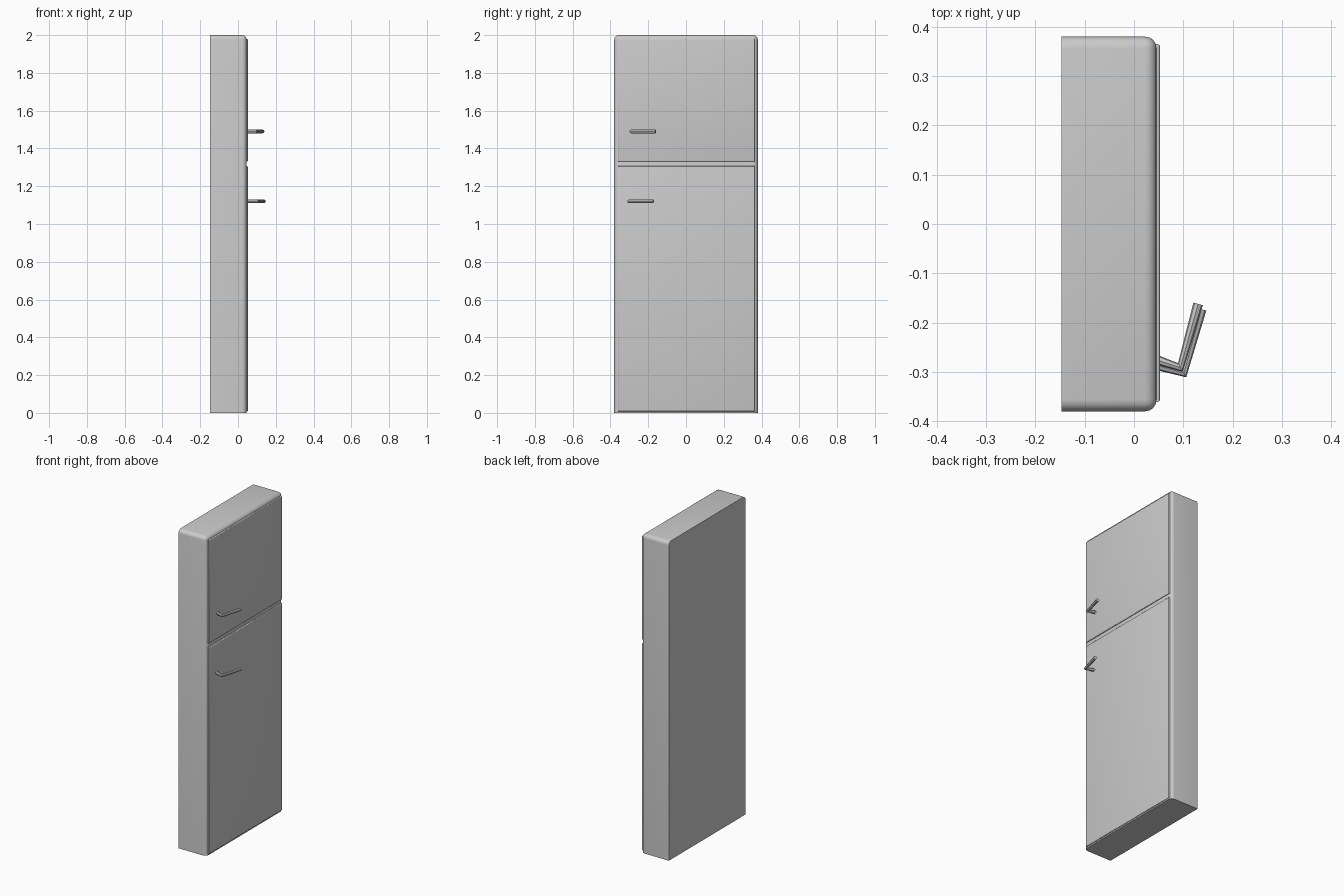
import bpy, bmesh
from mathutils import Vector

if "Cube" in bpy.data.objects:
    bpy.data.objects.remove(bpy.data.objects["Cube"])


def rounded_box(name, lo, hi, radius, segments, keep):
    """Box between two corners; edges accepted by keep(a, b) are rounded."""
    lo, hi = Vector(lo), Vector(hi)
    bm = bmesh.new()
    bmesh.ops.create_cube(bm, size=1)
    for v in bm.verts:
        v.co = Vector([(lo[i] + hi[i]) / 2 + v.co[i] * (hi[i] - lo[i]) for i in range(3)])
    edges = [e for e in bm.edges if keep(e.verts[0].co, e.verts[1].co)]
    bmesh.ops.bevel(bm, geom=edges, offset=radius, segments=segments,
                    profile=0.5, affect='EDGES', clamp_overlap=True)
    mesh = bpy.data.meshes.new(name)
    bm.to_mesh(mesh)
    bm.free()
    obj = bpy.data.objects.new(name, mesh)
    bpy.context.collection.objects.link(obj)
    smooth(obj)
    return obj


def smooth(obj):
    bpy.ops.object.select_all(action='DESELECT')
    obj.select_set(True)
    bpy.context.view_layer.objects.active = obj
    bpy.ops.object.shade_smooth_by_angle(angle=0.6)


def handle(name, dx, dy, z):
    """Bent bar: short stem out of the door, then a long angled grip."""
    curve = bpy.data.curves.new(name, 'CURVE')
    curve.dimensions = '3D'
    curve.bevel_depth = 0.01
    curve.bevel_resolution = 2
    curve.use_fill_caps = True
    path = [(0.045 - dx, -0.275), (0.094, -0.291), (0.130, -0.162)]
    spline = curve.splines.new('POLY')
    spline.points.add(len(path) - 1)
    for p, (x, y) in zip(spline.points, path):
        p.co = (x + dx, y + dy, z, 1)
    obj = bpy.data.objects.new(name, curve)
    bpy.context.collection.objects.link(obj)
    bpy.ops.object.select_all(action='DESELECT')
    obj.select_set(True)
    bpy.context.view_layer.objects.active = obj
    bpy.ops.object.convert(target='MESH')
    smooth(bpy.context.view_layer.objects.active)


BACK, FRONT = -0.147, 0.046

# Cabinet: square at the back and floor, rounded elsewhere
rounded_box("cabinet", (BACK, -0.38, 0), (FRONT, 0.38, 2), 0.024, 4,
            lambda a, b: not (a.x < 0 and b.x < 0) and not (a.z < 0.5 and b.z < 0.5))

# Doors: thin slabs with a gap between them
for name, z0, z1 in (("lower_door", 0.008, 1.306), ("upper_door", 1.33, 1.98)):
    rounded_box(name, (0.03, -0.361, z0), (0.053, 0.365, z1), 0.006, 3,
                lambda a, b: a.x > 0.05 and b.x > 0.05)

# Handles
handle("upper_handle", 0.0, 0.0, 1.49)
handle("lower_handle", 0.007, -0.011, 1.12)
